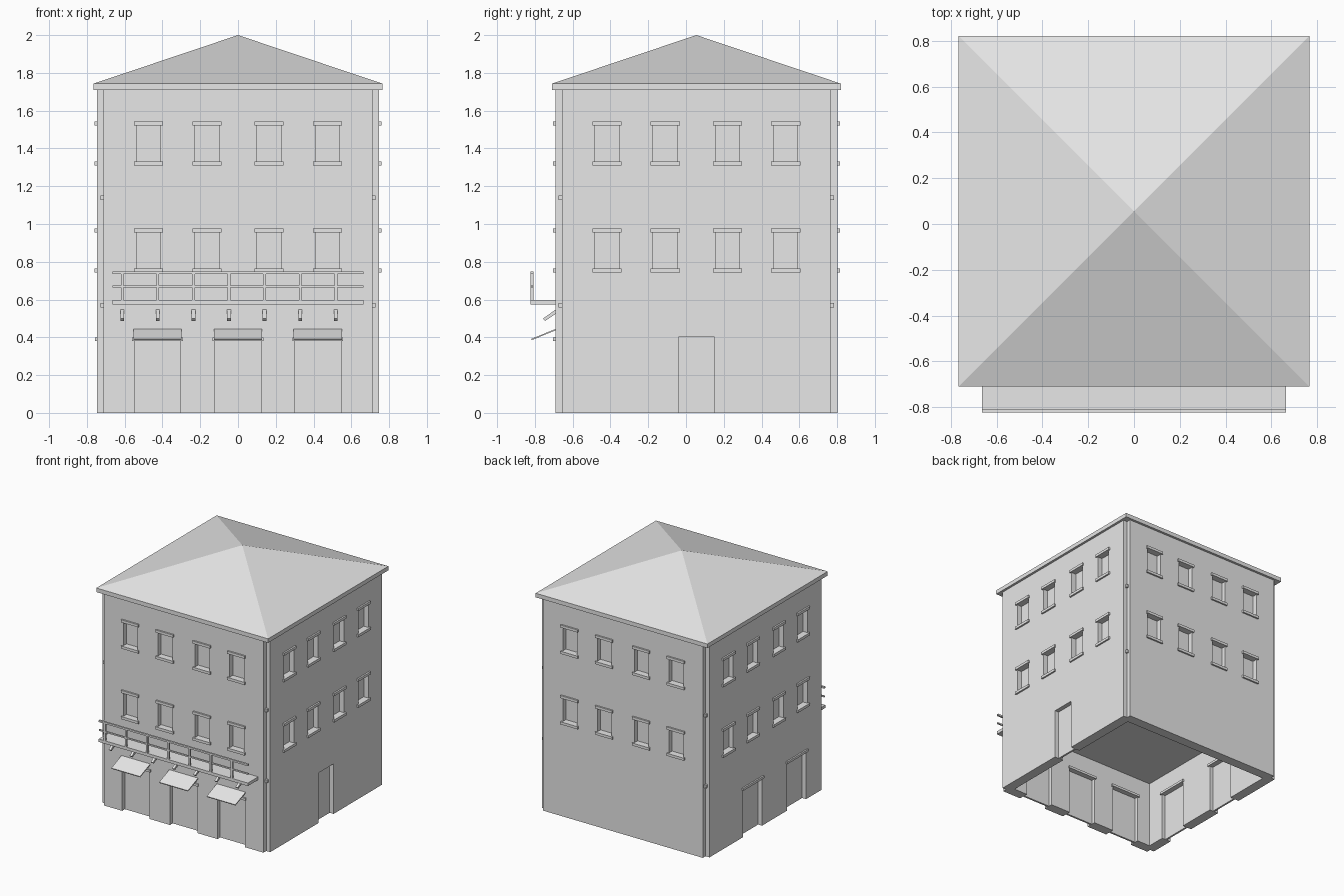
import bpy
import bmesh
from mathutils import Matrix, Vector

cube = bpy.data.objects.get("Cube")
if cube:
    bpy.data.objects.remove(cube, do_unlink=True)

CENTRE_Y = 0.055   # the balcony shifts the block back a little
HALF = 0.746       # half width of the square block
EAVES = 1.71
WALL = 0.08
FRONT, LEFT, BACK, RIGHT = range(4)

stone = bpy.data.materials.new("pale_grey_stone")
stone.use_nodes = True
stone.diffuse_color = (0.8, 0.8, 0.8, 1)
stone.node_tree.nodes["Principled BSDF"].inputs["Base Color"].default_value = (0.8, 0.8, 0.8, 1)


def finish(name, bm):
    bmesh.ops.recalc_face_normals(bm, faces=bm.faces)
    mesh = bpy.data.meshes.new(name)
    bm.to_mesh(mesh)
    bm.free()
    mesh.materials.append(stone)
    obj = bpy.data.objects.new(name, mesh)
    bpy.context.collection.objects.link(obj)
    return obj


def add_box(bm, side, u, z, out):
    """Box on one wall: u runs along it, out is the distance beyond its face."""
    lo = Vector((u[0], -HALF - out[1], z[0]))
    hi = Vector((u[1], -HALF - out[0], z[1]))
    turn = Matrix.Rotation(side * 1.5707963, 4, "Z")
    place = Matrix.Translation((0, CENTRE_Y, 0)) @ turn @ Matrix.Translation((lo + hi) / 2)
    bmesh.ops.create_cube(bm, size=1, matrix=place @ Matrix.Diagonal((*(hi - lo), 1)))


def boxes(name, items):
    bm = bmesh.new()
    for item in items:
        add_box(bm, *item)
    return finish(name, bm)


def extrude(bm, points, direction):
    face = bm.faces.new([bm.verts.new(p) for p in points])
    grown = bmesh.ops.extrude_face_region(bm, geom=[face])
    verts = [g for g in grown["geom"] if isinstance(g, bmesh.types.BMVert)]
    bmesh.ops.translate(bm, verts=verts, vec=direction)


def span(centre, width):
    return (centre - width / 2, centre + width / 2)


# Layout of openings: side, centre along the wall, width, height
windows = [(s, u, z) for s in range(4) for u in (-0.473, -0.165, 0.165, 0.473) for z in (0.764, 1.332)]
shop_doors = [(FRONT, u, 0.244, 0.385) for u in (-0.426, 0, 0.423)]
side_doors = [(RIGHT, u, 0.244, 0.385) for u in (-0.165, 0.395)]
doors = shop_doors + side_doors + [(LEFT, 0, 0.19, 0.403)]

# Main block with a square notch down each corner
bm = bmesh.new()
inner = HALF - 0.035
outline = []
for sx, sy in ((-1, -1), (1, -1), (1, 1), (-1, 1)):
    corner = [(sx * HALF, sy * inner), (sx * inner, sy * inner), (sx * inner, sy * HALF)]
    outline += corner if sx * sy > 0 else corner[::-1]
extrude(bm, [(x, y + CENTRE_Y, 0) for x, y in outline], (0, 0, EAVES))
walls = finish("walls", bm)

# Hollow ground floor, window recesses and doorways
room = boxes("room_cutter", [(FRONT, span(0, 2 * (HALF - WALL)), (-0.2, 0.54),
                              (WALL - 2 * HALF, -WALL))])
openings = boxes("opening_cutter",
                 [(s, span(u, 0.127), (z, z + 0.19), (-0.04, 0.1)) for s, u, z in windows] +
                 [(s, span(u, w), (-0.1, h), (-WALL - 0.05, 0.1)) for s, u, w, h in doors])
for cutter in (room, openings):
    cutter.hide_render = True
    cut = walls.modifiers.new(cutter.name, "BOOLEAN")
    cut.operation = "DIFFERENCE"
    cut.solver = "EXACT"
    cut.object = cutter
bpy.context.view_layer.update()
carved = bpy.data.meshes.new_from_object(walls.evaluated_get(bpy.context.evaluated_depsgraph_get()))
walls.modifiers.clear()
walls.data = carved
for cutter in (room, openings):
    bpy.data.objects.remove(cutter, do_unlink=True)

# Door leaves, lintels and window trim
boxes("door_leaves", [(s, span(u, w), (0, h), (-0.05, -0.035)) for s, u, w, h in doors])
boxes("door_lintels", [(s, span(u, 0.268), (0.381, 0.4), (-WALL - 0.012, 0.012))
                       for s, u, w, h in shop_doors + side_doors])
boxes("window_sills", [(s, span(u, 0.154), (z - 0.021, z), (-0.04, 0.013)) for s, u, z in windows])
boxes("window_heads", [(s, span(u, 0.154), (z + 0.19, z + 0.211), (-0.04, 0.013)) for s, u, z in windows])

# Small clamps in the corner notches
bm = bmesh.new()
for sx in (-1, 1):
    for sy in (-1, 1):
        for z in (0.57, 1.14):
            spot = (sx * (inner + 0.006), CENTRE_Y + sy * (inner + 0.006), z)
            bmesh.ops.create_cube(bm, size=0.024, matrix=Matrix.Translation(spot))
finish("corner_clamps", bm)

# Roof: eaves slab and pyramid
boxes("eaves_slab", [(FRONT, span(0, 1.53), (EAVES, 1.743), (-2 * HALF - 0.019, 0.019))])
bm = bmesh.new()
base = [bm.verts.new((sx * 0.765, CENTRE_Y + sy * 0.765, 1.743))
        for sx, sy in ((-1, -1), (1, -1), (1, 1), (-1, 1))]
apex = bm.verts.new((0, CENTRE_Y, 2))
bm.faces.new(base)
for i in range(4):
    bm.faces.new((base[i], base[(i + 1) % 4], apex))
finish("pyramid_roof", bm)

# Balcony with its railing
posts = [-0.613 + 0.1885 * i for i in range(7)]
length = span(0, 1.328)
boxes("balcony_floor", [(FRONT, length, (0.574, 0.598), (-0.01, 0.132))])
boxes("balcony_rails", [(FRONT, length, (0.734, 0.748), (0.117, 0.132)),
                        (FRONT, length, (0.663, 0.674), (0.119, 0.13))])
boxes("balcony_posts", [(FRONT, span(x, 0.015), (0.59, 0.74), (0.117, 0.132)) for x in posts])

# Sloping struts below the balcony, and awnings above the shop doors
wall_y = CENTRE_Y - HALF
bm = bmesh.new()
for x in posts:
    side = ((0.005, 0.55), (-0.066, 0.499), (-0.054, 0.487), (0.005, 0.527))
    extrude(bm, [(x - 0.01, wall_y + y, z) for y, z in side], (0.02, 0, 0))
finish("balcony_struts", bm)

bm = bmesh.new()
for _, x, _, _ in shop_doors:
    side = ((0.005, 0.446), (-0.129, 0.392), (-0.127, 0.385), (0.005, 0.438))
    extrude(bm, [(x - 0.128, wall_y + y, z) for y, z in side], (0.256, 0, 0))
finish("shop_awnings", bm)
